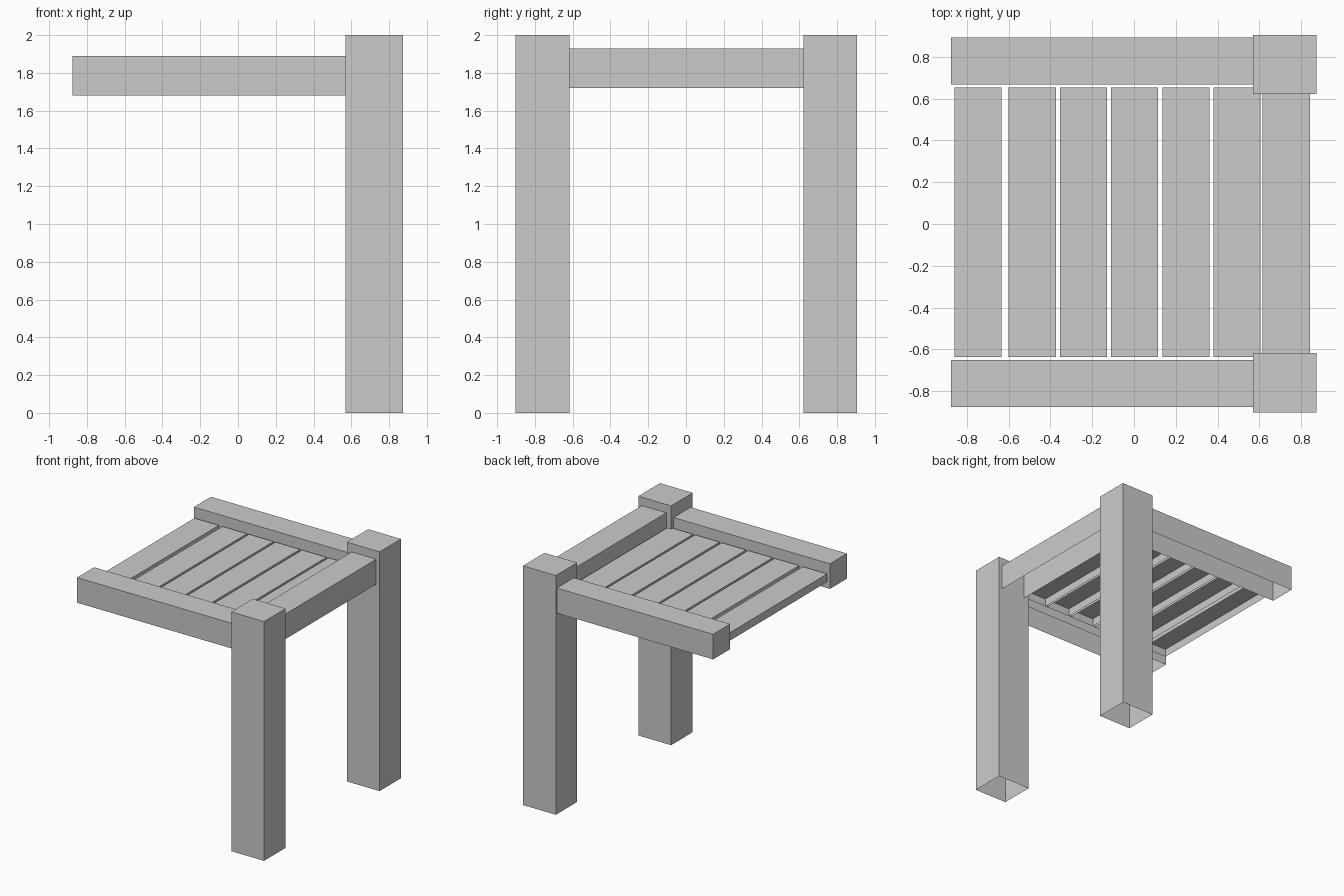
import bpy, bmesh

if "Cube" in bpy.data.objects:
    bpy.data.objects.remove(bpy.data.objects["Cube"])


def open_box(name, x, y, z):
    """Box spanning the given ranges, hollow with an open underside."""
    bm = bmesh.new()
    bmesh.ops.create_cube(bm, size=1)
    for v in bm.verts:
        v.co = [lo + (c + 0.5) * (hi - lo) for c, (lo, hi) in zip(v.co, (x, y, z))]
    bm.normal_update()
    bottom = [f for f in bm.faces if f.normal.z < -0.5]
    bmesh.ops.delete(bm, geom=bottom, context='FACES_ONLY')
    mesh = bpy.data.meshes.new(name)
    bm.to_mesh(mesh)
    bm.free()
    obj = bpy.data.objects.new(name, mesh)
    bpy.context.collection.objects.link(obj)
    return obj


# Two tall legs on the right side
open_box("front_leg", (0.57, 0.873), (-0.903, -0.618), (0, 2))
open_box("back_leg", (0.57, 0.873), (0.623, 0.905), (0, 2))

# Side rails reaching from the legs to the free end
open_box("front_rail", (-0.875, 0.57), (-0.876, -0.651), (1.68, 1.89))
open_box("back_rail", (-0.875, 0.57), (0.667, 0.892), (1.68, 1.89))

# Cross rail between the legs
open_box("cross_rail", (0.615, 0.842), (-0.618, 0.623), (1.72, 1.93))

# Seat slats
for i, left in enumerate((-0.86, -0.60, -0.355, -0.11, 0.136, 0.38)):
    open_box(f"slat_{i + 1}", (left, left + 0.226), (-0.637, 0.653), (1.74, 1.807))
